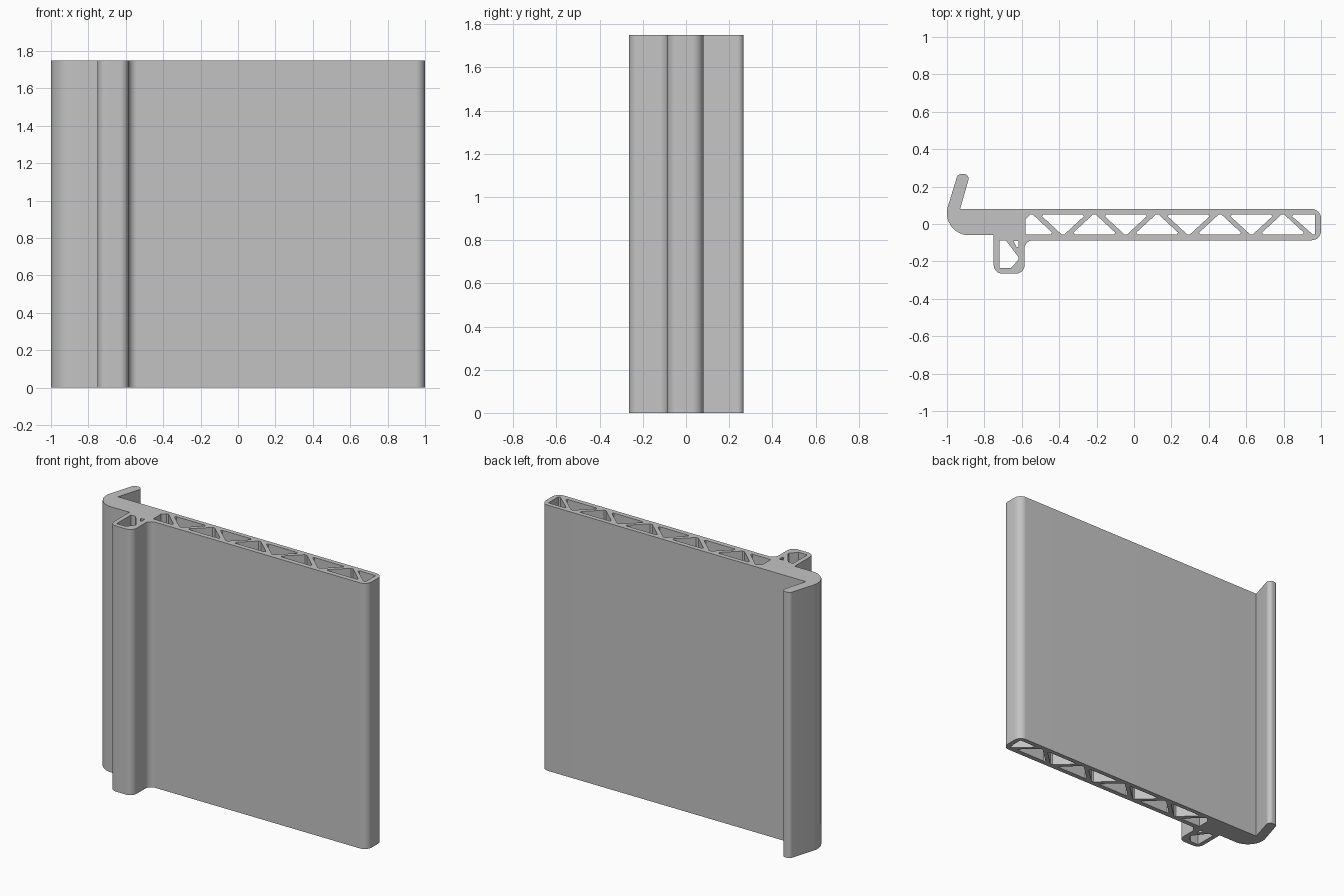
import bpy
import bmesh
from math import radians, tan
from mathutils import Vector

HEIGHT = 1.75

cube = bpy.data.objects.get("Cube")
if cube:
    bpy.data.objects.remove(cube, do_unlink=True)


def rounded(corners, steps=10):
    """Replace each (x, y, radius) corner by an arc."""
    result = []
    for i, (x, y, r) in enumerate(corners):
        p = Vector((x, y))
        if r == 0:
            result.append(p)
            continue
        a = (Vector(corners[i - 1][:2]) - p).normalized()
        b = (Vector(corners[(i + 1) % len(corners)][:2]) - p).normalized()
        half = a.angle(b) / 2
        reach = r / tan(half)
        start, end = p + a * reach, p + b * reach
        centre = p + (a + b).normalized() * (r * r + reach * reach) ** 0.5
        for k in range(steps + 1):
            spoke = start.lerp(end, k / steps) - centre
            result.append(centre + spoke.normalized() * r)
    return result


# Outer outline: hook, panel, hollow foot
outline = rounded([
    (-0.93, 0.08, 0), (1.0, 0.08, 0.05), (1.0, -0.087, 0.05),
    (-0.585, -0.087, 0.045), (-0.585, -0.265, 0.045), (-0.75, -0.265, 0.045),
    (-0.75, -0.06, 0), (-1.042, -0.06, 0.118),
    (-0.942, 0.267, 0.025), (-0.876, 0.267, 0.025)])

# Truss cavities: alternating triangles between the two skins
TOP, BOTTOM = 0.05, -0.055
STEP, FIRST = 0.168, -0.38


def truss_cell(x, points_up):
    base, tip, d = (BOTTOM, TOP, 1) if points_up else (TOP, BOTTOM, -1)
    return [(x - 0.105, base), (x + 0.105, base), (x + 0.112, base + 0.009 * d),
            (x + 0.008, tip), (x - 0.008, tip), (x - 0.112, base + 0.009 * d)]


holes = [truss_cell(FIRST + STEP * i, i % 2 == 1) for i in range(8)]
# End cavities
holes.append([(-0.58, BOTTOM), (-0.445, BOTTOM), (-0.438, -0.046),
              (-0.54, TOP), (-0.556, TOP), (-0.58, 0.025)])
holes.append([(0.852, TOP), (0.968, TOP), (0.968, BOTTOM),
              (0.955, BOTTOM), (0.845, 0.041)])
# Foot cavities
holes.append([(-0.72, -0.087), (-0.685, -0.087), (-0.617, -0.178),
              (-0.617, -0.19), (-0.657, -0.235), (-0.72, -0.235)])
holes.append([(-0.645, -0.09), (-0.617, -0.09), (-0.617, -0.122), (-0.628, -0.122)])

# Filled profile extruded along z
curve = bpy.data.curves.new("panel_profile", "CURVE")
curve.dimensions = "2D"
curve.fill_mode = "BOTH"
curve.extrude = HEIGHT / 2
for loop in [outline] + holes:
    spline = curve.splines.new("POLY")
    spline.points.add(len(loop) - 1)
    for point, (x, y) in zip(spline.points, loop):
        point.co = (x, y, 0, 1)
    spline.use_cyclic_u = True

profile = bpy.data.objects.new("panel_profile", curve)
bpy.context.collection.objects.link(profile)
depsgraph = bpy.context.evaluated_depsgraph_get()
mesh = bpy.data.meshes.new_from_object(profile.evaluated_get(depsgraph))
bpy.data.objects.remove(profile, do_unlink=True)

# Weld caps to walls and stand the panel on the ground
bm = bmesh.new()
bm.from_mesh(mesh)
bmesh.ops.remove_doubles(bm, verts=bm.verts, dist=0.0002)
bmesh.ops.translate(bm, verts=bm.verts, vec=(0, 0, HEIGHT / 2))
bmesh.ops.recalc_face_normals(bm, faces=bm.faces)
bm.to_mesh(mesh)
bm.free()

panel = bpy.data.objects.new("hooked_truss_panel", mesh)
bpy.context.collection.objects.link(panel)

grey = bpy.data.materials.new("plain_grey")
grey.use_nodes = True
colour = (0.55, 0.55, 0.55, 1)
grey.diffuse_color = colour
grey.node_tree.nodes["Principled BSDF"].inputs["Base Color"].default_value = colour
mesh.materials.clear()
mesh.materials.append(grey)

bpy.ops.object.select_all(action="DESELECT")
panel.select_set(True)
bpy.context.view_layer.objects.active = panel
bpy.ops.object.shade_smooth_by_angle(angle=radians(30))
